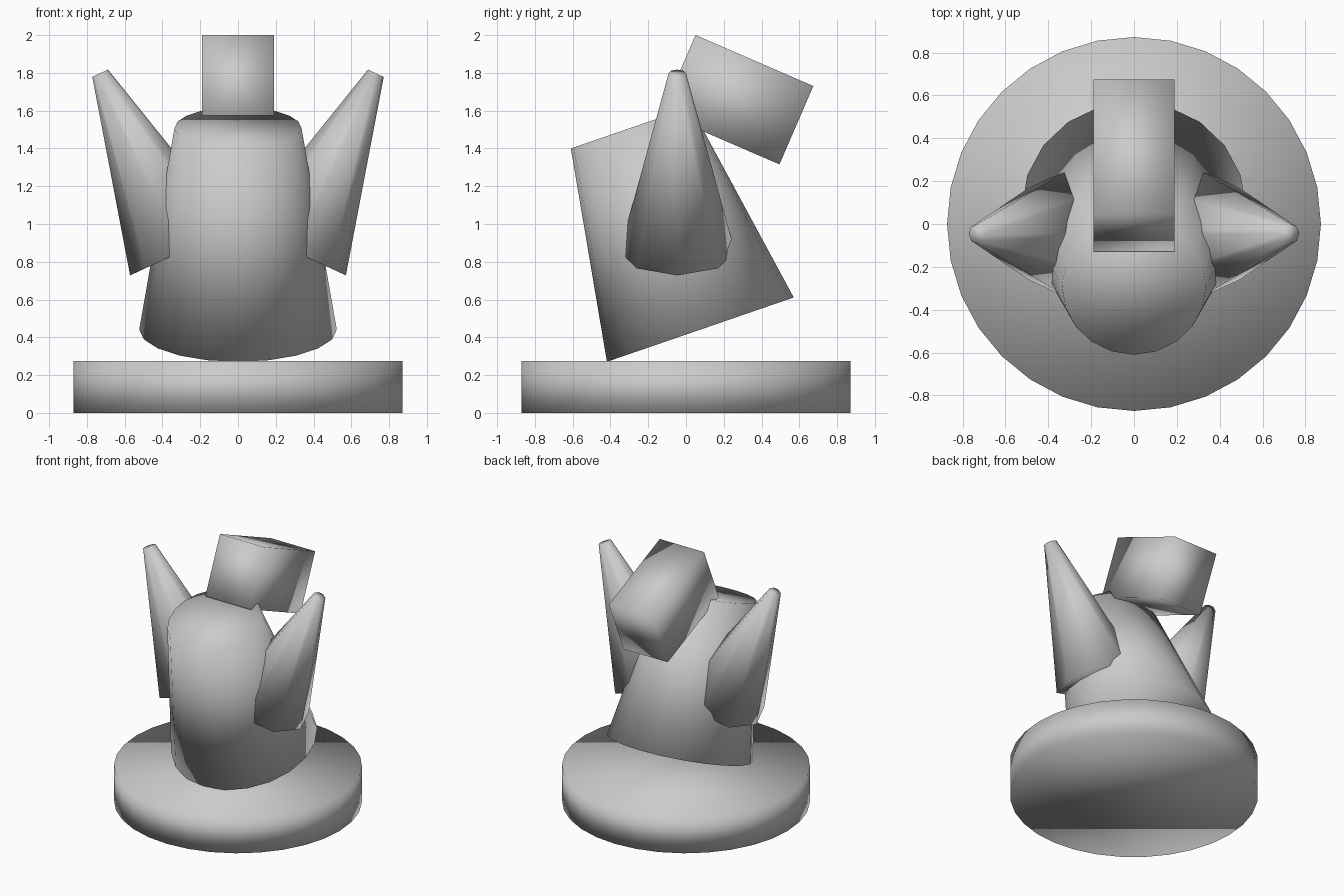
import bpy
from math import radians

if "Cube" in bpy.data.objects:
    bpy.data.objects.remove(bpy.data.objects["Cube"])


def finish(name):
    ob = bpy.context.object
    ob.name = ob.data.name = name
    for p in ob.data.polygons:
        p.use_smooth = True
    return ob


def cone(name, sides, r1, r2, depth, loc, rot=(0, 0, 0)):
    bpy.ops.mesh.primitive_cone_add(
        vertices=sides, radius1=r1, radius2=r2, depth=depth, location=loc,
        rotation=[radians(a) for a in rot])
    return finish(name)


# round plinth
cone("base", 32, 0.872, 0.872, 0.275, (0, 0, 0.1375))

# tapered torso, tilted forward
cone("body", 20, 0.523, 0.336, 1.13, (0, -0.108, 0.975), (19, 0, 0))

# box head, tilted backward
bpy.ops.mesh.primitive_cube_add(size=1, location=(0, 0.2725, 1.658),
                                rotation=(radians(-23.4), 0, 0))
bpy.context.object.scale = (0.38, 0.68, 0.452)
bpy.ops.object.transform_apply(location=False, rotation=False, scale=True)
finish("head")

# raised wings, one per side
for side, label in ((1, "right"), (-1, "left")):
    cone("wing_" + label, 8, 0.305, 0.046, 1.038,
         (side * 0.512, -0.046, 1.327), (0, side * 24.8, 0))
